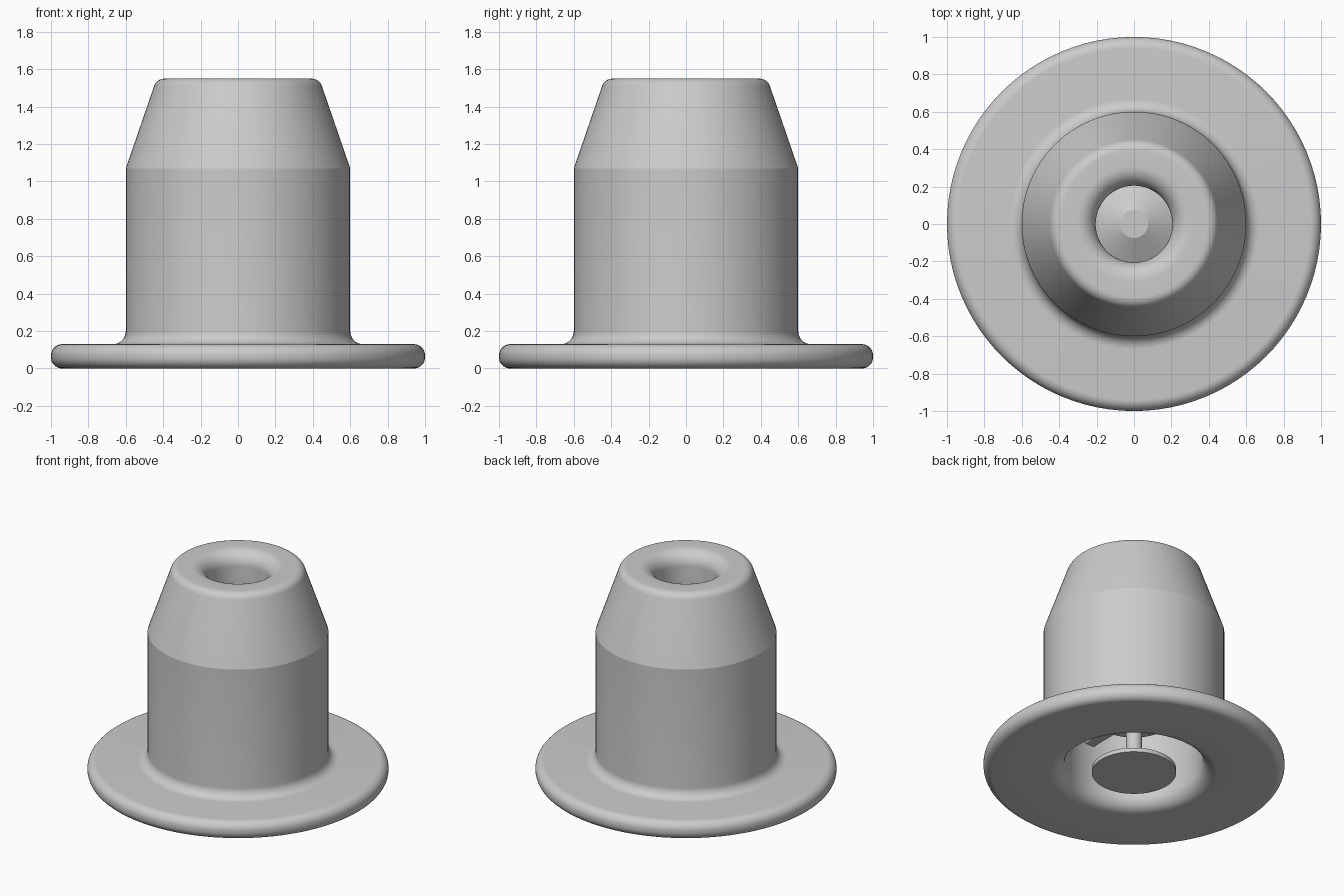
import bpy, bmesh, math
from mathutils import Vector

cube = bpy.data.objects.get("Cube")
if cube:
    bpy.data.objects.remove(cube, do_unlink=True)

# Single plain grey
grey = bpy.data.materials.new("light_grey")
grey.use_nodes = True
colour = (0.6, 0.6, 0.6, 1)
grey.diffuse_color = colour
grey.node_tree.nodes["Principled BSDF"].inputs["Base Color"].default_value = colour


def rounded(corners, closed, steps=10):
    """Profile of (radius, height, fillet) corners with the fillets drawn in."""
    pts = []
    n = len(corners)
    for i, (r, z, fillet) in enumerate(corners):
        p = Vector((r, 0, z))
        if not fillet:
            pts.append(p)
            continue
        a, b = corners[i - 1], corners[(i + 1) % n]
        u = (Vector((a[0], 0, a[1])) - p).normalized()
        v = (Vector((b[0], 0, b[1])) - p).normalized()
        half = u.angle(v) / 2
        centre = p + (u + v).normalized() * fillet / math.sin(half)
        start = (p + u * fillet / math.tan(half) - centre).normalized()
        end = (p + v * fillet / math.tan(half) - centre).normalized()
        pts += [centre + fillet * start.slerp(end, k / steps) for k in range(steps + 1)]
    return pts + pts[:1] if closed else pts


def finish(name, bm):
    bmesh.ops.remove_doubles(bm, verts=bm.verts, dist=1e-5)
    bmesh.ops.recalc_face_normals(bm, faces=bm.faces)
    mesh = bpy.data.meshes.new(name)
    bm.to_mesh(mesh)
    bm.free()
    obj = bpy.data.objects.new(name, mesh)
    bpy.context.collection.objects.link(obj)
    mesh.materials.append(grey)
    bpy.ops.object.select_all(action="DESELECT")
    obj.select_set(True)
    bpy.context.view_layer.objects.active = obj
    bpy.ops.object.shade_smooth_by_angle(angle=math.radians(12))


def lathe(name, corners, closed=False, segments=96):
    bm = bmesh.new()
    verts = [bm.verts.new(p) for p in rounded(corners, closed)]
    edges = [bm.edges.new(pair) for pair in zip(verts, verts[1:])]
    bmesh.ops.spin(bm, geom=verts + edges, axis=(0, 0, 1), cent=(0, 0, 0),
                   angle=math.tau, steps=segments)
    finish(name, bm)


# Hollow flanged body with a tapered nose and a rounded mouth
lathe("body", [
    (0.46, 0, 0.1), (1, 0, 0.06), (1, 0.13, 0.06), (0.6, 0.13, 0.07),
    (0.6, 1.07, 0), (0.435, 1.55, 0.06), (0.205, 1.55, 0.1),
    (0.205, 1.29, 0), (0.36, 1.29, 0), (0.46, 1.0, 0),
], closed=True)

# Plunger: push button, thin stem and conical head
lathe("plunger", [
    (0, 0, 0), (0.28, 0, 0), (0.28, 0.03, 0), (0.053, 0.03, 0),
    (0.053, 0.42, 0), (0.26, 0.42, 0), (0.26, 0.45, 0),
    (0.075, 0.55, 0), (0, 0.55, 0),
])

# Cross bar holding the plunger inside the bore
bm = bmesh.new()
bmesh.ops.create_cube(bm, size=1)
bmesh.ops.scale(bm, vec=(0.07, 1.0, 0.03), verts=bm.verts)
bmesh.ops.translate(bm, vec=(0, 0, 0.43), verts=bm.verts)
finish("cross_bar", bm)
